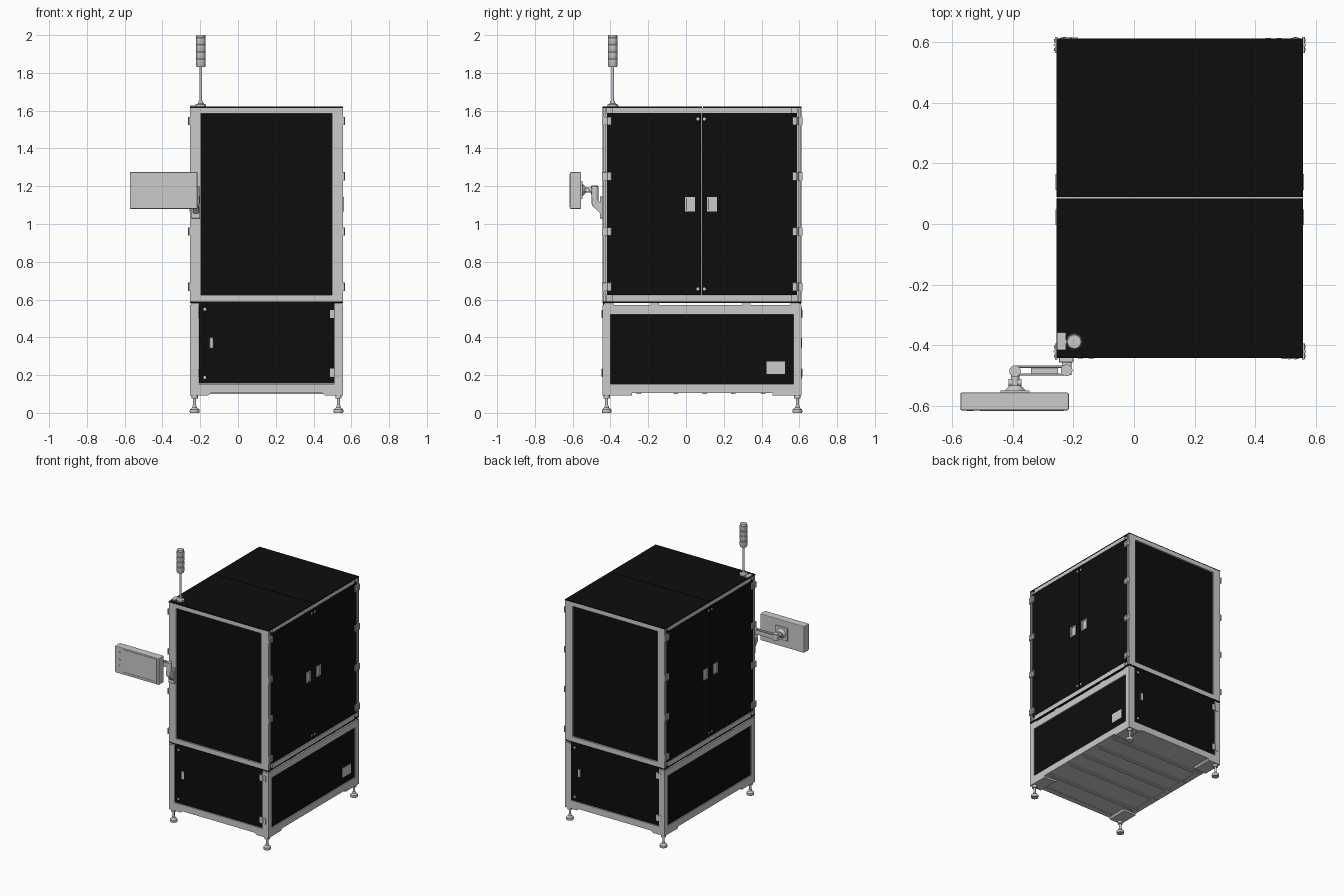
import bpy, bmesh, math
from mathutils import Vector

if "Cube" in bpy.data.objects:
    bpy.data.objects.remove(bpy.data.objects["Cube"])

CX, CY = 0.151, 0.085          # cabinet centre
HX, HY = 0.405, 0.527          # cabinet half sizes
X0, X1, Y0, Y1 = CX - HX, CX + HX, CY - HY, CY + HY

black = bpy.data.materials.new("black_panel")
black.diffuse_color = (0.004, 0.004, 0.004, 1)
black.use_nodes = True
black.node_tree.nodes["Principled BSDF"].inputs["Base Color"].default_value = black.diffuse_color


def finish(name, bm, mat=None, bevel=0, smooth=False):
    bmesh.ops.recalc_face_normals(bm, faces=bm.faces)
    me = bpy.data.meshes.new(name)
    bm.to_mesh(me)
    bm.free()
    ob = bpy.data.objects.new(name, me)
    bpy.context.collection.objects.link(ob)
    if mat:
        me.materials.append(mat)
    if bevel:
        m = ob.modifiers.new("bevel", 'BEVEL')
        m.width, m.segments = bevel, 2
    if smooth:
        bpy.ops.object.select_all(action='DESELECT')
        ob.select_set(True)
        bpy.context.view_layer.objects.active = ob
        bpy.ops.object.shade_smooth_by_angle()
    return ob


def box(name, xa, xb, ya, yb, za, zb, mat=None, bevel=0):
    bm = bmesh.new()
    bmesh.ops.create_cube(bm, size=1)
    for v in bm.verts:
        v.co = ((xa + xb) / 2 + v.co.x * abs(xb - xa), (ya + yb) / 2 + v.co.y * abs(yb - ya),
                (za + zb) / 2 + v.co.z * abs(zb - za))
    return finish(name, bm, mat, bevel)


def prism(name, pts, vec, mat=None, bevel=0):
    bm = bmesh.new()
    f = bm.faces.new([bm.verts.new(p) for p in pts])
    ext = bmesh.ops.extrude_face_region(bm, geom=[f], use_keep_orig=True)
    bmesh.ops.translate(bm, vec=Vector(vec), verts=[g for g in ext['geom'] if isinstance(g, bmesh.types.BMVert)])
    return finish(name, bm, mat, bevel)


def rod(name, p, q, r, r2=None, seg=32):
    p, q = Vector(p), Vector(q)
    bm = bmesh.new()
    bmesh.ops.create_cone(bm, cap_ends=True, segments=seg, radius1=r, radius2=r if r2 is None else r2, depth=(q - p).length)
    bm.transform((q - p).to_track_quat('Z', 'Y').to_matrix().to_4x4())
    bmesh.ops.translate(bm, vec=(p + q) / 2, verts=bm.verts)
    return finish(name, bm, smooth=True)


def lathe(name, x, y, prof, seg=32):
    bm = bmesh.new()
    vs = [bm.verts.new((x + r, y, z)) for r, z in prof]
    es = [bm.edges.new(e) for e in zip(vs, vs[1:])]
    bmesh.ops.spin(bm, geom=vs + es, cent=(x, y, 0), axis=(0, 0, 1), angle=math.tau, steps=seg)
    bmesh.ops.remove_doubles(bm, verts=bm.verts, dist=1e-5)
    return finish(name, bm, smooth=True)


# Corner posts and levelling feet
for sx in (-1, 1):
    for sy in (-1, 1):
        ex, ey = CX + sx * HX, CY + sy * HY
        # upper post with a slot in its side
        prof = [(0, 0), (0, .008), (.008, .008), (.008, .016), (0, .016), (0, .024), (.012, .024), (.012, .055), (.058, .055), (.058, 0)]
        prism("upper_post", [(ex - sx * a, ey - sy * b, 0.59) for a, b in prof], (0, 0, 1.025))
        box("lower_post", ex, ex - sx * 0.046, ey, ey - sy * 0.042, 0.105, 0.572)
        box("corner_pad", ex - sx * 0.004, ex - sx * 0.06, ey - sy * 0.004, ey - sy * 0.062, 0.57, 0.58)
        # stepped base plate in each corner
        prism("corner_base_plate", [(ex, ey, 0.106), (ex, ey, 0.092), (ex - sx * 0.095, ey, 0.092), (ex - sx * 0.11, ey, 0.106)], (0, -sy * 0.155, 0))
        lathe("levelling_foot", ex - sx * 0.024, ey - sy * 0.022,
              [(0, 0), (0.024, 0), (0.026, 0.006), (0.025, 0.018), (0.012, 0.028), (0.010, 0.038), (0.008, 0.04),
               (0.008, 0.075), (0.017, 0.075), (0.017, 0.092), (0, 0.092)])

# Front and back: rails, upper panel, lower door with hardware
for s in (-1, 1):
    y = CY + s * HY

    def fy(d):
        return y + s * d

    def fx(d):                     # back is the front turned half round
        return CX - s * (d - CX)
    box("end_top_rail", X0 + .055, X1 - .055, fy(0), fy(-.05), 1.585, 1.615)
    box("end_mid_rail", X0 + .055, X1 - .055, fy(0), fy(-.05), 0.59, 0.624)
    box("end_upper_panel", X0 + .056, X1 - .056, fy(-.012), fy(-.018), 0.622, 1.587, black)
    box("end_base_rail", X0 + .04, X1 - .04, fy(0), fy(-.042), 0.105, 0.152)
    box("end_lower_top_rail", X0 + .04, X1 - .04, fy(-.012), fy(-.05), 0.53, 0.572)
    box("end_lower_door", X0 + .047, X1 - .044, fy(-.002), fy(-.01), 0.156, 0.582, black)
    box("lower_door_latch", fx(-.15), fx(-.131), fy(0.001), fy(-.008), 0.342, 0.398, None, 0.002)
    for z in (0.187, 0.549):
        rod("lower_door_lock", (fx(-.176), fy(-.004), z), (fx(-.176), fy(.001), z), 0.008)
    for z in (0.213, 0.524):
        for xa, xb in ((.486, .509), (.513, .536)):
            box("lower_hinge_leaf", fx(xa), fx(xb), fy(-.003), fy(.003), z - .022, z + .022, None, 0.001)
        rod("lower_hinge_pin", (fx(.511), fy(.001), z - .02), (fx(.511), fy(.001), z + .02), 0.004, seg=16)

# Right and left sides: rails, double doors, lower panel
for s in (-1, 1):
    x = CX + s * HX

    def sx_(d):
        return x + s * d
    box("side_top_rail", sx_(0), sx_(-.05), Y0 + .05, Y1 - .05, 1.588, 1.615)
    box("side_mid_rail", sx_(0), sx_(-.05), Y0 + .05, Y1 - .05, 0.59, 0.622)
    box("side_base_rail", sx_(0), sx_(-.045), Y0 + .04, Y1 - .04, 0.105, 0.154)
    box("side_lower_top_rail", sx_(0), sx_(-.045), Y0 + .04, Y1 - .04, 0.522, 0.572)
    box("side_lower_panel", sx_(-.008), sx_(-.014), Y0 + .041, Y1 - .041, 0.152, 0.524, black)
    for t in (-1, 1):
        def ty(d):
            return CY - .005 + t * d if d < .3 else CY + t * d
        box("side_door", sx_(-.001), sx_(-.011), CY - .005 + t * .001, CY + t * (HY - .025), 0.625, 1.587, black)
        # pull handle: frame around a raised insert
        hy = CY - .005 + t * .058
        box("door_handle_insert", sx_(-.002), sx_(.001), hy - .017, hy + .017, 1.075, 1.135)
        for d in (-1, 1):
            box("door_handle_side", sx_(-.002), sx_(.004), hy + d * .019, hy + d * .026, 1.067, 1.143)
            box("door_handle_end", sx_(-.002), sx_(.004), hy - .02, hy + .02, 1.105 + d * .031, 1.105 + d * .038)
        for z in (0.656, 1.556):
            rod("door_catch", (sx_(-.004), CY - .005 + t * .017, z), (sx_(.001), CY - .005 + t * .017, z), 0.008)
        for z in (0.667, 0.96, 1.252, 1.545):
            hc = CY + t * (HY - .022)
            for a, b in ((-.026, -.003), (.003, .026)):
                box("door_hinge_leaf", sx_(-.002), sx_(.007), hc + a, hc + b, z - .022, z + .022, None, 0.001)
                for dz in (-.011, .011):
                    rod("hinge_screw", (sx_(.006), hc + (a + b) / 2, z + dz), (sx_(.009), hc + (a + b) / 2, z + dz), 0.005, seg=12)
            rod("door_hinge_pin", (sx_(.006), hc, z - .022), (sx_(.006), hc, z + .022), 0.005, seg=16)

# Connection plate on the right lower panel
box("connection_plate", X1 - .01, X1 - .004, 0.427, 0.525, 0.205, 0.273)

# Table plate with spacers and the two roof sheets
box("table_plate", X0, X1, Y0, Y1, 0.581, 0.591, black)
for y in (-0.165, 0.32):
    for s in (-1, 1):
        xs = CX + s * (HX - .025)
        box("table_spacer", xs - .02, xs + .02, y - .022, y + .022, 0.57, 0.582)
box("roof_front_sheet", X0 - .001, X1 + .001, Y0, CY - .001, 1.614, 1.621, black)
box("roof_back_sheet", X0 - .001, X1 + .001, CY + .004, Y1, 1.614, 1.621, black)
box("roof_cross_rail", X0 + .01, X1 - .01, CY - .02, CY + .02, 1.59, 1.6145)

# Floor with cross strips
box("floor_plate", X0 + .02, X1 - .02, Y0 + .02, Y1 - .02, 0.107, 0.112)
for y in (-0.25, -0.055, 0.1, 0.25, 0.41):
    box("floor_strip", X0 + .01, X1 - .01, y - .012, y + .012, 0.1, 0.108)

# Signal tower
TX, TY = -0.197, -0.388
box("tower_mount", X0, X0 + .03, TY - .028, TY + .03, 1.62, 1.628)
lathe("tower_base", TX, TY, [(0, 1.62), (0.027, 1.62), (0.027, 1.632), (0.014, 1.638), (0.012, 1.65), (0, 1.65)])
rod("tower_pole", (TX, TY, 1.64), (TX, TY, 1.835), 0.007)
lamp = [(0, 1.83), (0.022, 1.83), (0.025, 1.838)]
for i in range(4):
    z = 1.838 + i * 0.038
    lamp += [(0.025, z + .003), (0.026, z + .005), (0.026, z + .033), (0.024, z + .035)]
lathe("tower_lamp", TX, TY, lamp + [(0.025, 1.994), (0.022, 2.0), (0, 2.0)])

# Control monitor
MX0, MX1, MZ0, MZ1 = -0.572, -0.215, 1.08, 1.275
box("monitor_body", MX0, MX1, -0.614, -0.556, MZ0, MZ1, None, 0.004)
for name, a, b, c, d in (("bezel_left", -.508, -.498, 1.09, 1.266), ("bezel_right", -.24, -.23, 1.09, 1.266),
                         ("bezel_bottom", -.5, -.238, 1.09, 1.1), ("bezel_top", -.5, -.238, 1.256, 1.266)):
    box("monitor_" + name, a, b, -0.617, -0.61, c, d)
for z in (1.13, 1.18, 1.235):
    rod("monitor_button", (-.54, -.612, z), (-.54, -.617, z), 0.011, seg=24)

# Monitor arm
AX, AZ = -0.392, 1.18
box("arm_monitor_plate", AX - .048, AX + .048, -.557, -.548, AZ - .048, AZ + .048, None, 0.002)
rod("arm_tilt_cone", (AX, -.55, AZ), (AX, -.532, AZ), 0.036, 0.018)
rod("arm_tilt_stub", (AX, -.535, AZ), (AX, -.495, AZ), 0.014)
rod("arm_tilt_pin", (AX - .022, -.523, AZ), (AX + .022, -.523, AZ), 0.012)
rod("arm_outer_joint", (AX, -.485, 1.155), (AX, -.485, 1.205), 0.019)
rod("arm_inner_joint", (-.222, -.482, 1.105), (-.222, -.482, 1.198), 0.019)
for d in (-1, 1):
    box("arm_link_bar", AX, -.222, -.483 + d * .009, -.483 + d * .016, 1.163, 1.196, None, 0.002)
box("arm_link_web", -.34, -.25, -.493, -.473, 1.175, 1.184)
prism("arm_bracket_neck", [(-.238, -.445, 1.045), (-.238, -.498, 1.1), (-.238, -.498, 1.135), (-.238, -.47, 1.135), (-.238, -.445, 1.1)],
      (0.032, 0, 0), None, 0.003)
box("arm_wall_bracket", -.247, -.2, -.456, Y0 + .002, 1.03, 1.145, None, 0.003)
